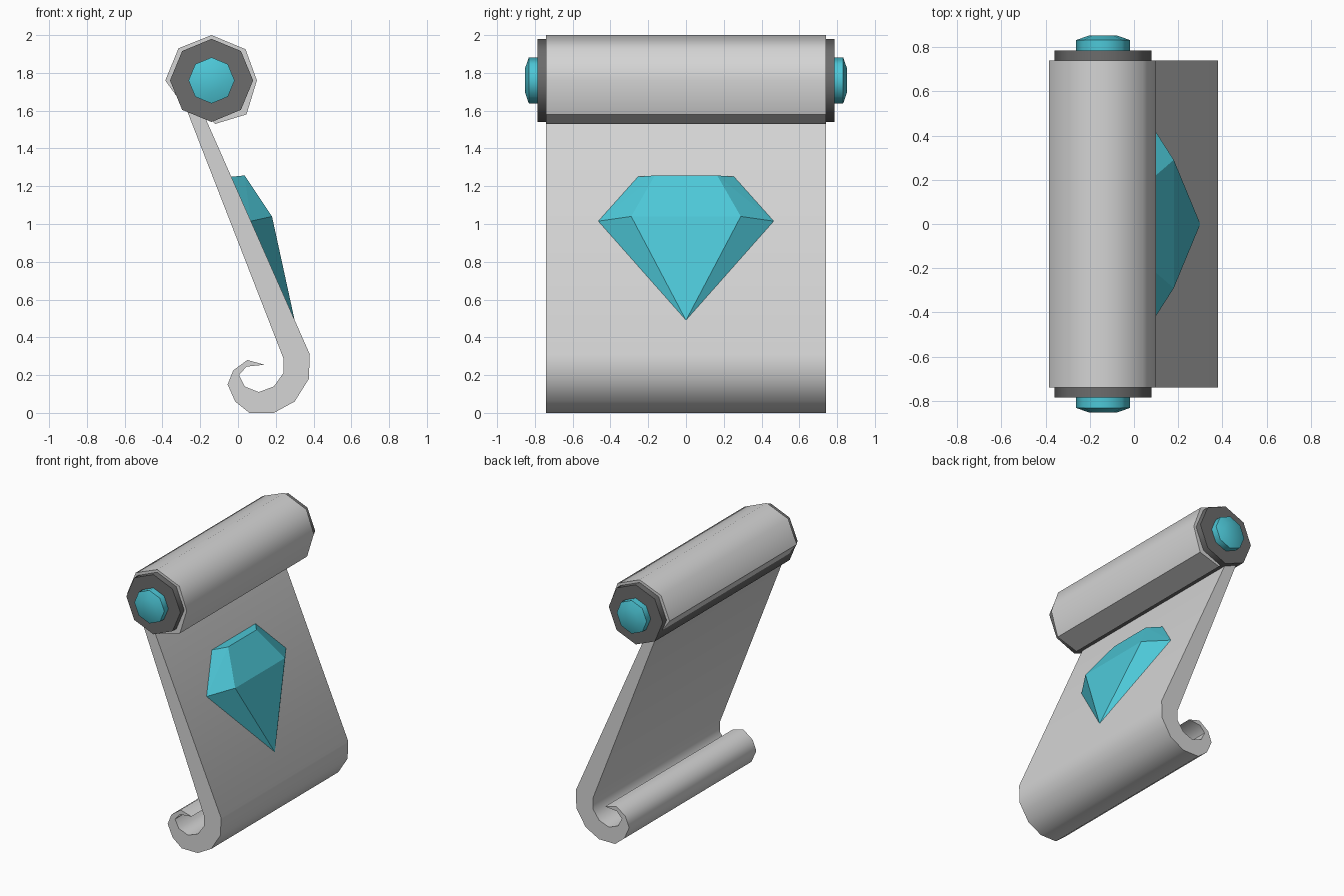
import bpy, bmesh, math

if "Cube" in bpy.data.objects:
    bpy.data.objects.remove(bpy.data.objects["Cube"])

def material(name, rgb):
    m = bpy.data.materials.new(name)
    m.diffuse_color = (*rgb, 1)
    m.use_nodes = True
    m.node_tree.nodes["Principled BSDF"].inputs["Base Color"].default_value = m.diffuse_color
    return m

paper_grey = material("light grey paper", (0.66, 0.66, 0.66))
core_grey = material("dark grey core", (0.15, 0.15, 0.15))
cyan = material("cyan", (0.075, 0.58, 0.69))

def finish(name, bm, mat, smooth=True):
    bmesh.ops.recalc_face_normals(bm, faces=bm.faces)
    me = bpy.data.meshes.new(name)
    bm.to_mesh(me)
    bm.free()
    me.materials.append(mat)
    ob = bpy.data.objects.new(name, me)
    bpy.context.collection.objects.link(ob)
    if smooth:
        bpy.ops.object.select_all(action='DESELECT')
        ob.select_set(True)
        bpy.context.view_layer.objects.active = ob
        bpy.ops.object.shade_smooth_by_angle(angle=math.radians(52))
    return ob

CX, CZ = -0.14, 1.76   # axis of the top roll

def turned(name, profile, mat):
    """Eight-sided turned part along y from (y, radius) pairs."""
    bm = bmesh.new()
    rings = [[bm.verts.new((CX + r * math.cos(i * math.pi / 4), y,
                            CZ + r * math.sin(i * math.pi / 4)))
              for i in range(8)] for y, r in profile]
    for a, b in zip(rings, rings[1:]):
        for i in range(8):
            j = (i + 1) % 8
            bm.faces.new((a[i], a[j], b[j], b[i]))
    bm.faces.new(rings[0])
    bm.faces.new(rings[-1])
    return finish(name, bm, mat)

# Paper sheet: one side outline (roll, slope, bottom curl) extruded along y
outline = [
    (-0.27, 1.60), (-0.385, 1.76), (-0.315, 1.93), (-0.14, 2.0), (0.04, 1.925),
    (0.10, 1.76), (0.045, 1.58), (-0.12, 1.53), (-0.19, 1.60),           # roll
    (0.38, 0.31), (0.375, 0.18), (0.30, 0.06), (0.19, 0.0), (0.06, 0.0),
    (-0.015, 0.06), (-0.055, 0.15), (-0.025, 0.225), (0.05, 0.28),       # curl outside
    (0.14, 0.255), (0.045, 0.245), (0.005, 0.20), (0.035, 0.14),
    (0.11, 0.11), (0.19, 0.14), (0.24, 0.21), (0.24, 0.29)]              # curl inside
bm = bmesh.new()
face = bm.faces.new([bm.verts.new((x, -0.74, z)) for x, z in outline])
ext = bmesh.ops.extrude_face_region(bm, geom=[face], use_keep_orig=True)
bmesh.ops.translate(bm, vec=(0, 1.48, 0),
                    verts=[v for v in ext["geom"] if isinstance(v, bmesh.types.BMVert)])
finish("paper_sheet", bm, paper_grey)

# Core rod through the roll, and a knob on each end
turned("core_rod", [(-0.785, 0.22), (0.785, 0.22)], core_grey)
for side, s in (("front", -1), ("back", 1)):
    turned(side + "_knob", [(s * 0.77, 0.122), (s * 0.832, 0.122), (s * 0.852, 0.065)], cyan)

# Faceted gem lying on the slope: half outline mirrored in y
bm = bmesh.new()
bm.verts.new((0.30, 0, 0.49))
for x, y, z in [(-0.036, 0.255, 1.25), (0.035, 0.165, 1.257),
                (0.18, 0.29, 1.04), (0.068, 0.465, 1.015)]:
    for s in (-1, 1):
        bm.verts.new((x, s * y, z))
bmesh.ops.convex_hull(bm, input=bm.verts)
finish("gem", bm, cyan, smooth=False)
